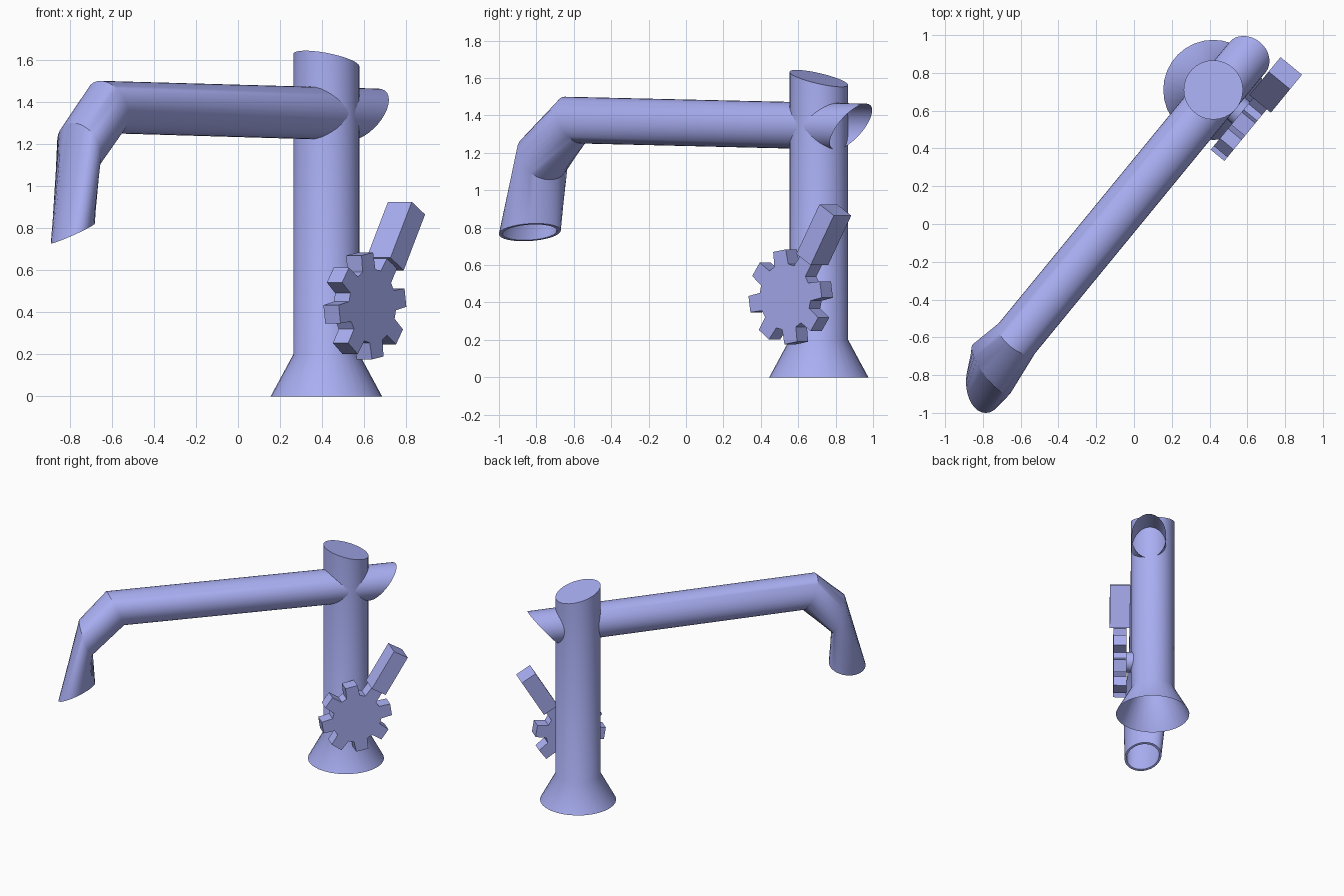
import bpy, bmesh, math
from mathutils import Vector, Matrix

if "Cube" in bpy.data.objects:
    bpy.data.objects.remove(bpy.data.objects["Cube"])

CX, CY = 0.42, 0.71              # column axis
D = Vector((0.634, 0.773, 0))    # along the spout, towards the back
N = Vector((0.773, -0.634, 0))   # sideways, towards the handle
HANDLE = Matrix(((D.x, 0, N.x, CX), (D.y, 0, N.y, CY), (0, 1, 0, 0.43), (0, 0, 0, 1)))

BLUE = bpy.data.materials.new("periwinkle_blue")
BLUE.diffuse_color = (0.40, 0.43, 0.90, 1)
BLUE.use_nodes = True
BLUE.node_tree.nodes["Principled BSDF"].inputs["Base Color"].default_value = BLUE.diffuse_color


def finish(name, bm, smooth=30):
    bmesh.ops.recalc_face_normals(bm, faces=bm.faces)
    mesh = bpy.data.meshes.new(name)
    bm.to_mesh(mesh)
    bm.free()
    mesh.materials.append(BLUE)
    ob = bpy.data.objects.new(name, mesh)
    bpy.context.collection.objects.link(ob)
    bpy.ops.object.select_all(action='DESELECT')
    ob.select_set(True)
    bpy.context.view_layer.objects.active = ob
    bpy.ops.object.shade_smooth_by_angle(angle=math.radians(smooth))
    return ob


def loft(name, rings, cap_end=False, seg=32):
    """Skin elliptical rings, each a centre and two half-axis vectors."""
    bm = bmesh.new()
    loops = []
    for c, a, b in rings:
        c, a, b = Vector(c), Vector(a), Vector(b)
        loops.append([bm.verts.new(c + a * math.cos(t) + b * math.sin(t))
                      for t in (2 * math.pi * i / seg for i in range(seg))])
    for lo, hi in zip(loops, loops[1:]):
        for i in range(seg):
            j = (i + 1) % seg
            bm.faces.new((lo[i], lo[j], hi[j], hi[i]))
    if cap_end:
        bm.faces.new(loops[-1])
    return finish(name, bm)


def extrude_outline(name, pts, z0, z1):
    """Solid plate from an outline in the handle plane."""
    bm = bmesh.new()
    face = bm.faces.new([bm.verts.new((x, y, z0)) for x, y in pts])
    res = bmesh.ops.extrude_face_region(bm, geom=[face], use_keep_orig=True)
    top = [v for v in res['geom'] if isinstance(v, bmesh.types.BMVert)]
    bmesh.ops.translate(bm, verts=top, vec=(0, 0, z1 - z0))
    bm.transform(HANDLE)
    return finish(name, bm)


# Column with flared open foot and slanted top
R = 0.157
loft("column", [
    ((CX, CY, 0), (0.265, 0, 0), (0, 0.265, 0)),
    ((CX, CY, 0.2), (R, 0, 0), (0, R, 0)),
    ((CX, CY, 1.598), (R, 0, -0.029), (0, R, -0.035)),
], cap_end=True)

# Spout: slanted open back end, two elbows, thin-walled nozzle
side = N * 0.125
elbow = ((-0.755, -0.768, 1.178), (0.10, -0.130, 0), (-0.03, -0.04, 0.122))
mouth = ((-0.785, -0.835, 0.775), (0.074, -0.117, 0.026), (-0.074, -0.117, -0.040))


def inner(ring, k=0.88):
    return (ring[0], Vector(ring[1]) * k, Vector(ring[2]) * k)


loft("spout", [
    ((0.600, 0.882, 1.340), side, D * 0.105 + Vector((0, 0, 0.123))),
    ((-0.62, -0.605, 1.375), side, (-0.035, -0.043, 0.125)),
    elbow, mouth, inner(mouth), inner(elbow),
])

# Toothed handle wheel
teeth = []
for i in range(8):
    a = math.radians(99 + 45 * i)
    u = Vector((math.cos(a), math.sin(a)))
    p = Vector((-u.y, u.x))
    for r, w in ((0.17, -0.048), (0.25, -0.044), (0.25, 0.044), (0.17, 0.048)):
        teeth.append(tuple(u * r + p * w))
extrude_outline("handle_wheel", teeth, 0.19, 0.284)

# Shaft joining wheel and column
shaft = [(0.075 * math.cos(math.tau * i / 24), 0.075 * math.sin(math.tau * i / 24))
         for i in range(24)]
extrude_outline("handle_shaft", shaft, 0.10, 0.20)

# Lever block on one tooth
c, along, across = Vector((0.23, 0.332)), Vector((0.517, 0.856)), Vector((0.856, -0.517))
lever = [tuple(c + along * (0.155 * i) + across * (0.058 * j))
         for i, j in ((-1, -1), (-1, 1), (1, 1), (1, -1))]
extrude_outline("handle_lever", lever, 0.165, 0.312)
